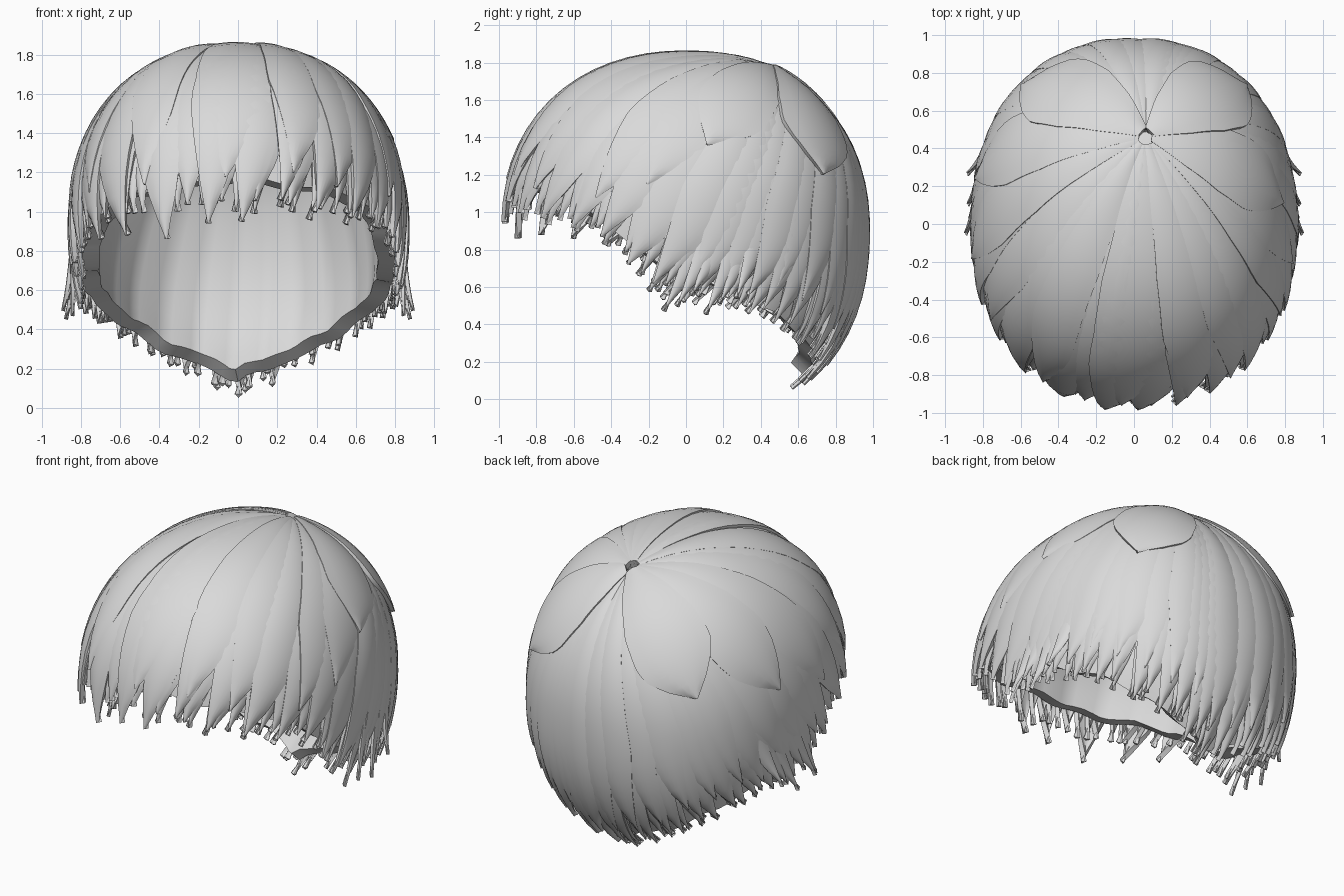
import bpy, bmesh, random
from math import sin, cos, radians, pi
from mathutils import Vector

random.seed(4)
if "Cube" in bpy.data.objects:
    bpy.data.objects.remove(bpy.data.objects["Cube"], do_unlink=True)

CENTRE = Vector((0, 0, 0.9))
RX, RY, RZ_UP, RZ_DOWN, POWER = 0.87, 0.99, 0.96, 1.05, 2.2
CROWN = Vector((0.07, 0.5, 0.93)).normalized()

grey = bpy.data.materials.new("hair_grey")
grey.use_nodes = True
grey.diffuse_color = (0.7, 0.7, 0.7, 1)
grey.node_tree.nodes["Principled BSDF"].inputs["Base Color"].default_value = (0.7, 0.7, 0.7, 1)


def on_head(d, scale=1.0):
    """Point of the rounded head envelope in direction d."""
    rz = RZ_UP if d.z > 0 else RZ_DOWN
    n = abs(d.x / RX) ** POWER + abs(d.y / RY) ** POWER + abs(d.z / rz) ** POWER
    return CENTRE + d * (scale * n ** (-1 / POWER))


def direction(phi, z):
    """Direction to the envelope at angle phi (0 front, 90 left) and height z."""
    h = z - CENTRE.z
    k = max(0.0, 1 - abs(h / (RZ_UP if h > 0 else RZ_DOWN)) ** POWER) ** (1 / POWER)
    s, c = sin(radians(phi)), -cos(radians(phi))
    r = k * (abs(s / RX) ** POWER + abs(c / RY) ** POWER) ** (-1 / POWER)
    return Vector((s * r, c * r, h)).normalized()


def interp(table, x):
    for (x0, y0), (x1, y1) in zip(table, table[1:]):
        if x <= x1:
            return y0 + (y1 - y0) * (x - x0) / (x1 - x0)
    return table[-1][1]


HEM = [(0, 1.0), (30, .94), (55, .88), (68, .72), (78, .53), (90, .5),
       (110, .45), (135, .3), (155, .15), (180, .01)]
RIM = [(0, 1.2), (40, 1.1), (60, .95), (80, .7), (100, .6), (130, .4), (150, .24), (180, .08)]
WIDTH = [(0, .15), (.2, .55), (.45, .9), (.65, 1), (.76, .88), (.88, .52), (1, .02)]


def wrap(phi):
    return (phi + 180) % 360 - 180


def add_lock(bm, phi, z, width, scale, start=0.03, skew=0.8, flare=0.0, arch=0.012, bend=0.0):
    """Pointed strand swept over the head from the crown to its tip."""
    phi = wrap(phi)
    tip = direction(phi, z)
    side = 1 if phi > -35 else -1
    rows, cols = 18, 6
    grid = []
    for i in range(rows + 1):
        t = i / rows
        f = start + (1 - start) * t
        d = CROWN.slerp(tip, f)
        tangent = (CROWN.slerp(tip, f + 0.01) - CROWN.slerp(tip, f - 0.01)).normalized()
        across = tangent.cross(d).normalized()
        w = width * interp(WIDTH, t)
        shift = bend * sin(pi * t)
        if t > 0.65:
            shift += side * skew * (width - w) - side * skew * width * (t - 0.65) / 0.35
        row = []
        for j in range(cols + 1):
            u = 2 * j / cols - 1
            p = on_head(d) - CENTRE + across * (w * u + shift)
            lift = scale + arch * (1 - u * u) + side * 0.006 * u + flare * t ** 6
            row.append(bm.verts.new(on_head(p.normalized(), lift)))
        grid.append(row)
    for a, b in zip(grid, grid[1:]):
        for j in range(cols):
            bm.faces.new((a[j], a[j + 1], b[j + 1], b[j]))


def finish(name, bm, thickness):
    mesh = bpy.data.meshes.new(name)
    bm.to_mesh(mesh)
    bm.free()
    obj = bpy.data.objects.new(name, mesh)
    bpy.context.collection.objects.link(obj)
    mesh.materials.append(grey)
    solid = obj.modifiers.new("thickness", "SOLIDIFY")
    solid.thickness = thickness
    solid.offset = -1
    bpy.ops.object.select_all(action="DESELECT")
    obj.select_set(True)
    bpy.context.view_layer.objects.active = obj
    bpy.ops.object.modifier_apply(modifier="thickness")
    bpy.ops.object.shade_smooth_by_angle(angle=radians(40))


# Thick inner cap with a wavy rim around the face opening
bm = bmesh.new()
SEG, RINGS = 96, 20
pole = bm.verts.new(on_head(CROWN, 0.935))
rings = []
for i in range(1, RINGS + 1):
    ring = []
    for j in range(SEG):
        phi = wrap(360 * j / SEG)
        z = interp(RIM, abs(phi)) + 0.012 * sin(radians(phi * 15))
        d = CROWN.slerp(direction(phi, z), i / RINGS)
        ring.append(bm.verts.new(on_head(d, 0.935 + 0.006 * sin(radians(phi * 24)) * i / RINGS)))
    rings.append(ring)
for j in range(SEG):
    k = (j + 1) % SEG
    bm.faces.new((pole, rings[0][j], rings[0][k]))
    for a, b in zip(rings, rings[1:]):
        bm.faces.new((a[j], b[j], b[k], a[k]))
finish("inner_cap", bm, 0.09)

# Lowest layer: slim strands all around the hem
bm = bmesh.new()
for i in range(60):
    phi = wrap(i * 6 + random.uniform(-1.5, 1.5))
    z = interp(HEM, abs(phi)) + random.uniform(0.0, 0.07)
    add_lock(bm, phi, z, 0.085, 0.955 + random.uniform(-.008, .008), skew=0.6)
finish("hem_locks", bm, 0.025)

# Long strands down the sides and back
bm = bmesh.new()
for i in range(34):
    phi = 75 + i * 210 / 33 + random.uniform(-1.5, 1.5)
    z = interp(HEM, abs(wrap(phi))) + (0.05 if i % 2 else 0.0) + random.uniform(0, .04)
    add_lock(bm, phi, z, 0.105, 0.975 + 0.006 * (i % 2) + random.uniform(-.004, .004))
finish("back_locks", bm, 0.025)

# Shorter upper strands covering the back
bm = bmesh.new()
for i in range(20):
    phi = 82 + i * 196 / 19
    z = interp(HEM, abs(wrap(phi))) + random.uniform(.12, .24)
    add_lock(bm, phi, z, 0.12, 0.984 + 0.004 * (i % 2), arch=0.01)
finish("upper_back_locks", bm, 0.02)

# Small strands flicking outward at the sides
bm = bmesh.new()
for side in (-1, 1):
    for i in range(6):
        add_lock(bm, side * (82 + i * 5), 0.49 + 0.04 * (i % 3), 0.055, 0.965,
                 start=0.4, flare=0.07 + 0.04 * (i % 2))
finish("side_flicks", bm, 0.02)

# Under layer of the fringe
bm = bmesh.new()
for i in range(14):
    phi = -68 + i * 136 / 13
    add_lock(bm, phi, interp(HEM, abs(phi)) + 0.07, 0.14, 0.968 + 0.006 * (i % 2))
finish("under_fringe", bm, 0.03)

# Main fringe: broad pointed strands (angle, tip height, half width)
bm = bmesh.new()
FRINGE = [(-74, .74, .14), (-62, .82, .15), (-49, .86, .15), (-36, .88, .15), (-22, .86, .15),
          (-9, .94, .14), (1, .95, .14), (13, 1.06, .12), (24, 1.0, .13), (37, .97, .13),
          (49, .92, .13), (60, .87, .14), (69, .72, .15), (78, .62, .13)]
for i, (phi, z, w) in enumerate(FRINGE):
    add_lock(bm, phi, z, w, 0.986 + 0.007 * (i % 2), bend=0.05 if phi < -15 else -0.02)
finish("fringe_locks", bm, 0.03)

# Shorter overlapping strands on top of the fringe
bm = bmesh.new()
for i, (phi, z, w) in enumerate([(-56, 1.1, .15), (-30, 1.14, .14), (-4, 1.18, .2),
                                 (17, 1.2, .15), (32, 1.13, .14), (58, 1.08, .14)]):
    add_lock(bm, phi, z, w, 0.996 + 0.004 * (i % 2), arch=0.008)
finish("top_fringe_locks", bm, 0.025)

# Broad petal-shaped strands around the crown
bm = bmesh.new()
for phi, z, w, s in [(-78, 1.05, .19, 1.0), (-106, 1.14, .21, 1.005), (-141, 1.2, .25, 1.012),
                     (76, 1.15, .16, 1.0), (98, 1.36, .21, 1.006), (141, 1.2, .25, 1.012)]:
    add_lock(bm, phi, z, w, s, skew=0.25, arch=0.01)
finish("crown_petals", bm, 0.035)
